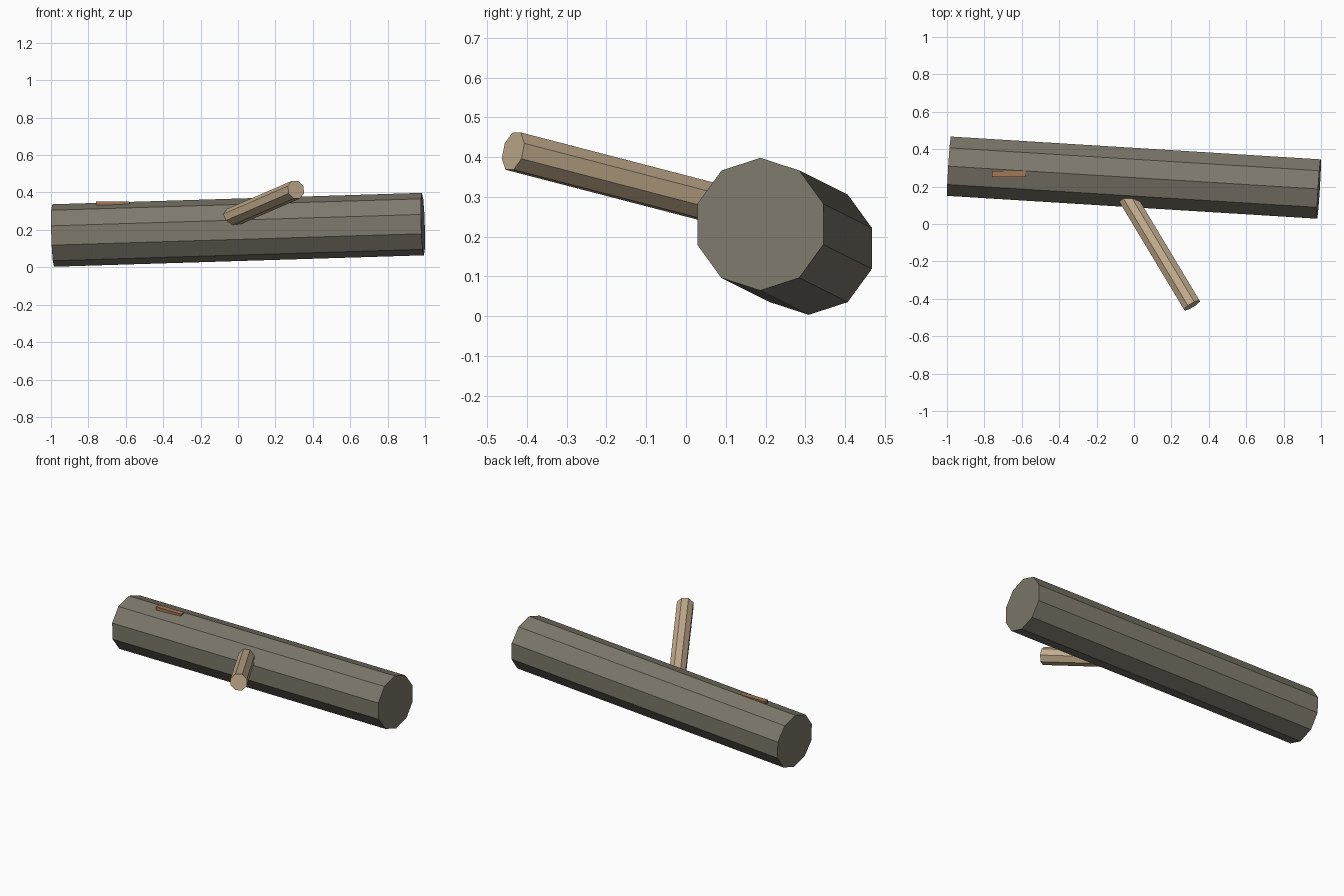
import bpy, bmesh
from math import cos, sin, tau
from mathutils import Vector

if "Cube" in bpy.data.objects:
    bpy.data.objects.remove(bpy.data.objects["Cube"])


def paint(obj, rgb):
    mat = bpy.data.materials.new(obj.name + "_colour")
    mat.diffuse_color = (*rgb, 1)
    mat.use_nodes = True
    mat.node_tree.nodes["Principled BSDF"].inputs["Base Color"].default_value = mat.diffuse_color
    obj.data.materials.append(mat)


def rod(name, start, end, radius, sides, turn, rgb):
    """Flat-faced prism between two points; turn is in steps of one side from the top."""
    a, b = Vector(start), Vector(end)
    d = (b - a).normalized()
    side = d.cross(Vector((0, 0, 1))).normalized()
    up = side.cross(d)
    bm = bmesh.new()
    rings = []
    for p in (a, b):
        ring = []
        for i in range(sides):
            t = tau * (i + turn) / sides
            ring.append(bm.verts.new(p + radius * (up * cos(t) + side * sin(t))))
        rings.append(ring)
        bm.faces.new(ring)
    for i in range(sides):
        j = (i + 1) % sides
        bm.faces.new((rings[0][i], rings[0][j], rings[1][j], rings[1][i]))
    bmesh.ops.recalc_face_normals(bm, faces=bm.faces)
    mesh = bpy.data.meshes.new(name)
    bm.to_mesh(mesh)
    bm.free()
    obj = bpy.data.objects.new(name, mesh)
    bpy.context.collection.objects.link(obj)
    paint(obj, rgb)


# Fallen trunk, slightly tilted
rod("log", (-0.9885, 0.309, 0.17), (0.9885, 0.187, 0.231), 0.167, 10, 0, (0.21, 0.19, 0.15))

# Broken branch stub rooted inside the trunk
rod("branch", (-0.055, 0.173, 0.257), (0.31, -0.435, 0.415), 0.052, 8, 0.5, (0.55, 0.42, 0.27))

# Thin bark chip lying on the trunk
bpy.ops.mesh.primitive_cube_add(size=1, location=(-0.67, 0.267, 0.342))
chip = bpy.context.object
chip.name = "bark_chip"
chip.scale = (0.18, 0.033, 0.02)
paint(chip, (0.36, 0.19, 0.09))
